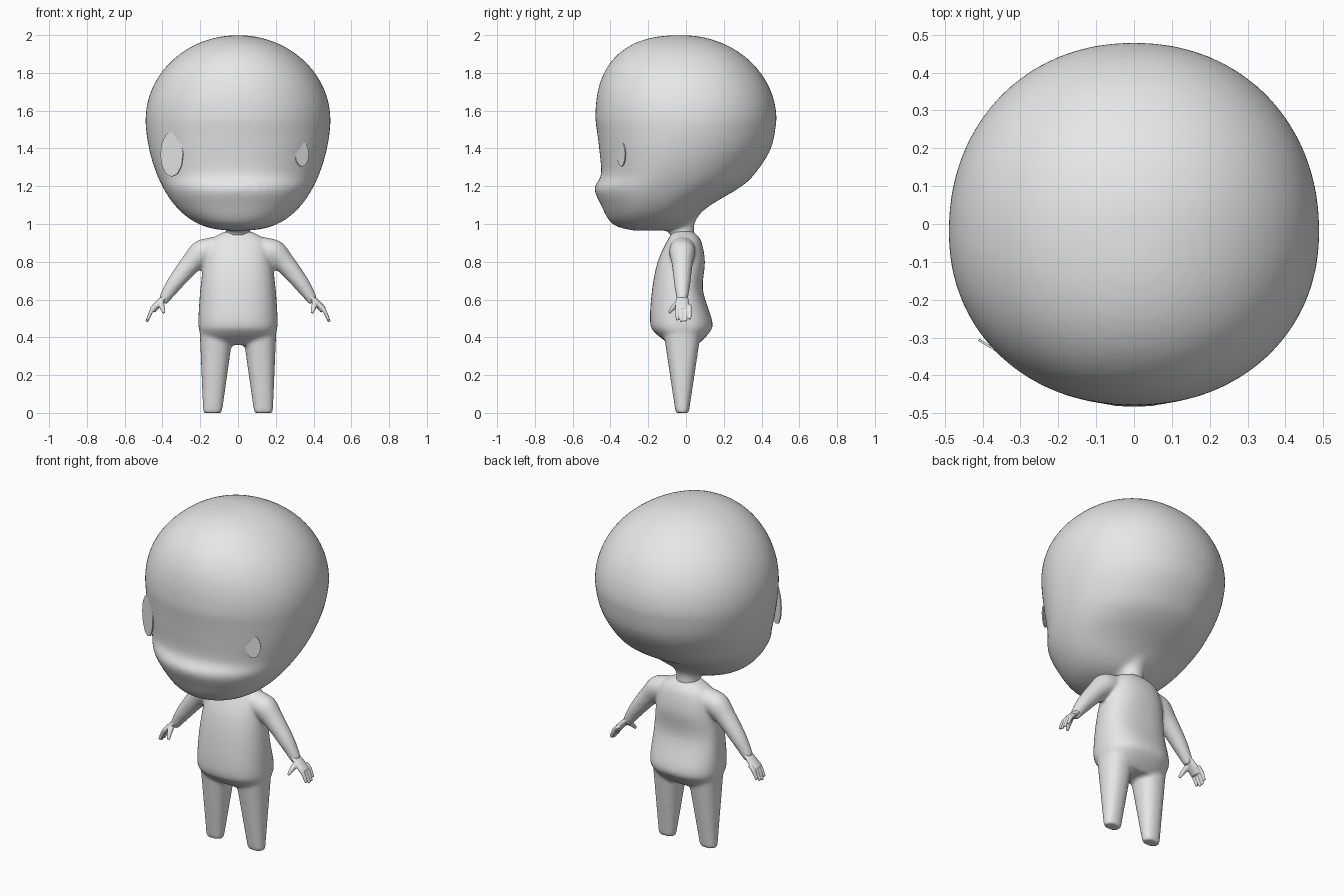
import bpy, bmesh, math
from mathutils import Vector, Matrix

cube = bpy.data.objects.get("Cube")
if cube:
    bpy.data.objects.remove(cube)

shade = 0.8
grey = bpy.data.materials.new("plain grey")
grey.use_nodes = True
grey.diffuse_color = (shade, shade, shade, 1)
grey.node_tree.nodes["Principled BSDF"].inputs["Base Color"].default_value = grey.diffuse_color

middle = -0.02  # depth of the body's vertical axis


def resample(rows, steps=5):
    """Smooth a list of rows with a Catmull-Rom spline."""
    rows = [Vector(row) for row in rows]
    padded = [rows[0]] + rows + [rows[-1]]
    out = []
    for before, start, end, after in zip(padded, padded[1:], padded[2:], padded[3:]):
        leave, arrive = (end - before) / 2, (after - start) / 2
        for step in range(steps):
            t = step / steps
            bend = start * (1 - t) + end * t
            bend += t * (1 - t) * ((1 - t) * (leave - end + start) + t * (end - start - arrive))
            out.append(bend)
    return out + [rows[-1]]


def loft(bm, rows, side=1, power=2, upright=True, count=40):
    """Closed loft; each row is x, y, z, half width, front depth, back depth."""
    along = Vector((0, 0, 1))
    if not upright:
        along = (Vector(rows[-1][:3]) - Vector(rows[0][:3])).normalized()
    across = Vector((0, 1, 0)).cross(along).normalized()
    deep = along.cross(across)
    rings = []
    for x, y, z, width, front, back in rows:
        ring = []
        for k in range(count):
            angle = math.tau * k / count
            c, s = math.cos(angle), math.sin(angle)
            u = math.copysign(abs(c) ** (2 / power), c) * width
            v = math.copysign(abs(s) ** (2 / power), s) * (back if s > 0 else front)
            point = Vector((x, y, z)) + across * u + deep * v
            point.x *= side
            ring.append(bm.verts.new(point))
        rings.append(ring)
    for low, high in zip(rings, rings[1:]):
        for k in range(count):
            bm.faces.new((low[k - 1], low[k], high[k], high[k - 1]))
    bm.faces.new(rings[0])
    bm.faces.new(rings[-1])


def tube(bm, points, side=1, flat=1):
    """Limb along points of x, y, z, radius; flat thins it sideways."""
    rows = [(x, y, z, r * flat, r, r) for x, y, z, r in resample(points)]
    loft(bm, rows, side, upright=False, count=20)


def finish(name, bm):
    bmesh.ops.recalc_face_normals(bm, faces=bm.faces[:])
    mesh = bpy.data.meshes.new(name)
    bm.to_mesh(mesh)
    bm.free()
    mesh.materials.append(grey)
    obj = bpy.data.objects.new(name, mesh)
    bpy.context.collection.objects.link(obj)
    return obj


def fuse(obj, voxel, rounds):
    """Merge overlapping volumes into one smooth skin."""
    merge = obj.modifiers.new("merge", 'REMESH')
    merge.mode = 'VOXEL'
    merge.voxel_size = voxel
    merge.use_smooth_shade = True
    blend = obj.modifiers.new("blend", 'SMOOTH')
    blend.factor = 0.5
    blend.iterations = rounds


# Head: jaw rows of height, front, back, with width and centre from a curve
brow, chin, radius = 1.55, 0.965, 0.49
jaw = [(chin, 0.28, -0.1), (1, 0.39, 0), (1.1, 0.45, 0.13), (1.19, 0.485, 0.28),
       (1.26, 0.45, 0.36), (1.4, 0.46, 0.45), (brow, 0.48, 0.48)]
skull = []
for z, front, back in resample(jaw):
    drop = max((brow - z) / (brow - chin), 0)
    width = max(radius * max(1 - drop ** 1.7, 0) ** 0.37, 0.04)
    centre = middle - 0.18 * drop ** 1.5
    skull.append((0, centre, z, width, front + centre, back - centre))

# Cranium: elliptical dome with a fuller forehead
for step in range(1, 16):
    angle = math.pi / 2 * step / 16
    rise, shrink = math.sin(angle), math.cos(angle)
    forehead = (1 - rise ** 2.5) ** 0.4
    skull.append((0, middle, brow + (2 - brow) * rise, radius * shrink,
                  (0.48 + middle) * forehead, (0.48 - middle) * shrink))
bm = bmesh.new()
loft(bm, skull, power=2.1, count=64)

# Neck flaring into the skull
neck = [(0.93, 0.07), (1, 0.065), (1.07, 0.11), (1.14, 0.2)]
loft(bm, [(0, middle, z, r, min(r, 0.1), r) for z, r in resample(neck)])
fuse(finish("head", bm), 0.013, 12)

# Torso: height, front, back, half width
torso = [(0.36, 0.08, 0.06, 0.17), (0.42, 0.16, 0.12, 0.2), (0.48, 0.19, 0.14, 0.21),
         (0.65, 0.18, 0.09, 0.2), (0.8, 0.15, 0.1, 0.18), (0.91, 0.1, 0.08, 0.15),
         (0.96, 0.07, 0.04, 0.07)]
bm = bmesh.new()
loft(bm, [(0, middle, z, width, front + middle, back - middle)
          for z, front, back, width in resample(torso)], power=2.4)

# Tapered legs and arms blend into the torso
arm = [(0.1, 0.89, 0.058), (0.18, 0.855, 0.07), (0.25, 0.79, 0.056),
       (0.34, 0.68, 0.043), (0.4, 0.59, 0.028)]
for side in (1, -1):
    leg = []
    for step in range(10):
        z = 0.05 * step
        depth = 0.035 + 0.15 * z
        leg.append((0.135 - 0.05 * z, middle, z, 0.05 + 0.09 * z, depth, depth))
    loft(bm, leg, side, power=2.3)
    tube(bm, [(x, middle, z, r) for x, z, r in arm], side)
fuse(finish("body", bm), 0.01, 8)

# Hands: flat palm, four fingers spread by rule, and a thumb
for label, side in (("left", 1), ("right", -1)):
    bm = bmesh.new()
    tube(bm, [(0.38, middle, 0.62, 0.03), (0.42, middle, 0.58, 0.036),
              (0.453, middle, 0.543, 0.037)], side, flat=0.5)
    for finger, reach in enumerate((0.9, 1.05, 1, 0.8)):
        y = middle + 0.022 * (finger - 1.2)
        tube(bm, [(0.43, y, 0.57, 0.011), (0.455, y, 0.545, 0.011),
                  (0.455 + 0.028 * reach, y, 0.545 - 0.06 * reach, 0.008)], side)
    tube(bm, [(0.41, -0.035, 0.585, 0.018), (0.4, -0.07, 0.555, 0.013),
              (0.392, -0.09, 0.53, 0.008)], side)
    fuse(finish(label + "_hand", bm), 0.004, 4)

# Eye plates, the right one larger and standing proud of the face
for label, side, x, half, tall in (("left", 1, 0.338, 0.042, 0.066),
                                   ("right", -1, 0.35, 0.07, 0.12)):
    bm = bmesh.new()
    place = (Matrix.Translation((side * x, -0.342, 1.37))
             @ Matrix.Rotation(side * 0.54, 4, 'Z') @ Matrix.Rotation(math.pi / 2, 4, 'X')
             @ Matrix.Diagonal((half, tall, 1, 1)))
    bmesh.ops.create_circle(bm, cap_ends=True, segments=12, radius=1, matrix=place)
    plate = finish(label + "_eye", bm).modifiers.new("thickness", 'SOLIDIFY')
    plate.thickness = 0.006
    plate.offset = 0
